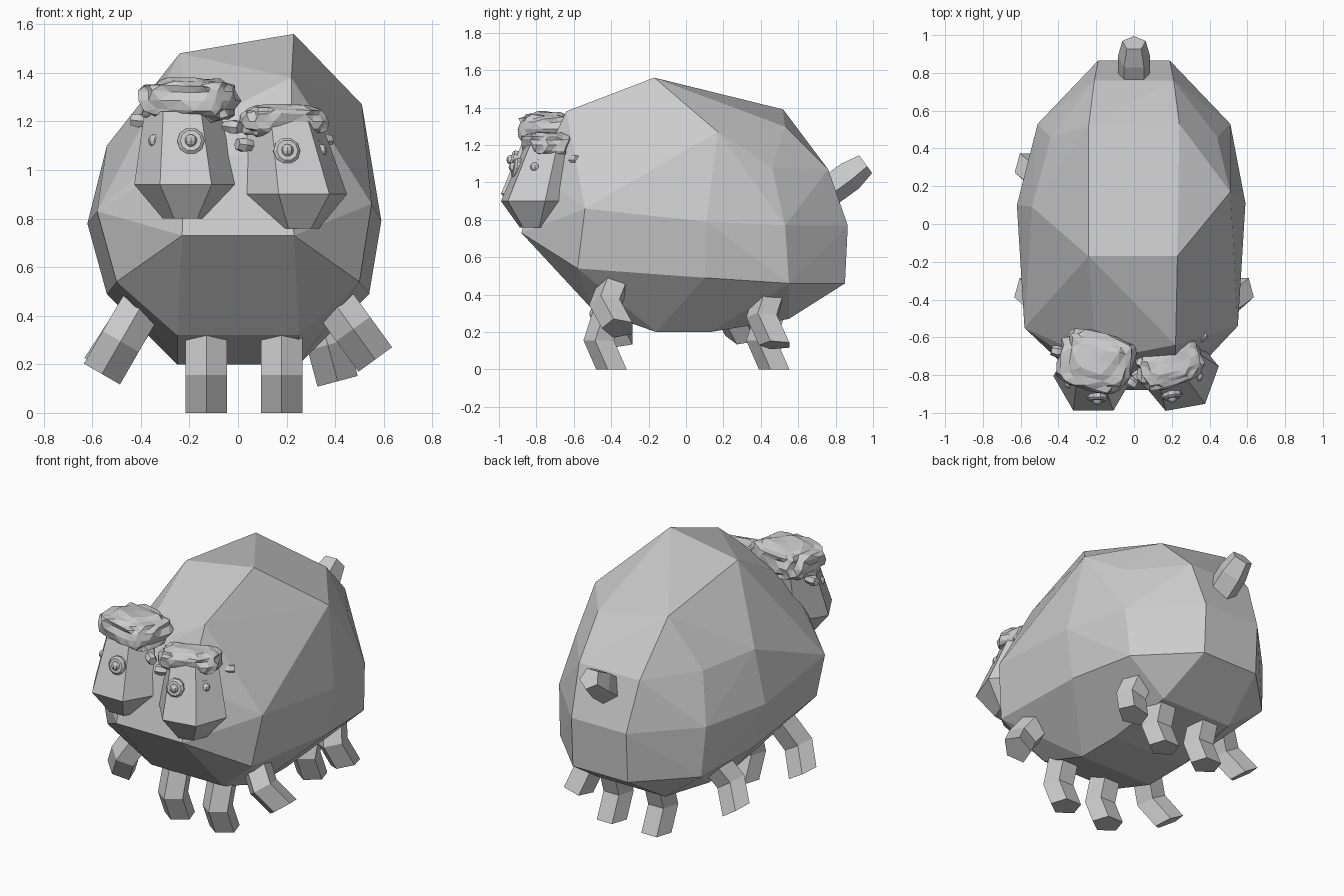
import bpy, bmesh, math, random
from mathutils import Matrix, Vector

if "Cube" in bpy.data.objects:
    bpy.data.objects.remove(bpy.data.objects["Cube"])

random.seed(4)


def finish(name, bm, matrix=Matrix()):
    bm.transform(matrix)
    bmesh.ops.recalc_face_normals(bm, faces=bm.faces)
    mesh = bpy.data.meshes.new(name)
    bm.to_mesh(mesh)
    bm.free()
    obj = bpy.data.objects.new(name, mesh)
    bpy.context.collection.objects.link(obj)
    return obj


def hull(name, points):
    bm = bmesh.new()
    for p in points:
        bm.verts.new(p)
    res = bmesh.ops.convex_hull(bm, input=bm.verts)
    junk = {g for g in res["geom_interior"] + res["geom_unused"]
            if isinstance(g, bmesh.types.BMVert)}
    bmesh.ops.delete(bm, geom=list(junk), context='VERTS')
    bmesh.ops.dissolve_limit(bm, angle_limit=math.radians(2),
                             verts=bm.verts, edges=bm.edges)
    return finish(name, bm)


def tube(name, rings, sides, phase, matrix):
    """Skin rings (y offset, z, radius) along local z."""
    bm = bmesh.new()
    loops = []
    for y, z, r in rings:
        loops.append([bm.verts.new((r * math.cos(phase + math.tau * i / sides),
                                    y + r * math.sin(phase + math.tau * i / sides), z))
                      for i in range(sides)])
    for a, b in zip(loops, loops[1:]):
        for i in range(sides):
            j = (i + 1) % sides
            bm.faces.new((a[i], a[j], b[j], b[i]))
    bm.faces.new(loops[0])
    bm.faces.new(loops[-1])
    return finish(name, bm, matrix)


def place(pos, direction):
    quat = Vector(direction).to_track_quat('Z', 'Y')
    return Matrix.Translation(pos) @ quat.to_matrix().to_4x4()


# Fleece body: mirrored faceted corners plus the uneven corners
half = [(.22, -.79, 1.06), (.23, -.88, .73), (.25, -.50, .32),
        (.25, -.16, .20), (.25, .13, .20), (.24, .55, .27),
        (.19, .85, .46), (.19, .865, .77), (.21, .76, 1.07),
        (.50, -.58, .54), (.54, .10, .49), (.49, .55, .46),
        (.51, .53, .77), (.44, .46, 1.08)]
body = [(s * x, y, z) for x, y, z in half for s in (1, -1)]
body += [(.23, -.17, 1.56), (.51, .17, 1.27), (.59, .11, .79), (.55, -.54, .86),
         (.22, -.64, 1.38), (.24, .53, 1.30), (.23, .10, 1.46),
         (-.24, -.17, 1.48), (-.54, .09, 1.10), (-.62, .10, .78), (-.58, -.55, .83),
         (-.20, -.72, 1.17), (-.24, .52, 1.39), (-.23, .10, 1.45)]
hull("fleece_body", body)

# Eight bent legs: foot position and sideways lean
legs = [("front_inner_leg_left", (-.13, -.39, 0), 0),
        ("front_inner_leg_right", (.18, -.39, 0), 0),
        ("front_outer_leg_left", (-.56, -.36, .16), 30),
        ("front_outer_leg_right", (.565, -.36, .22), -36),
        ("rear_inner_leg_left", (-.13, .48, 0), 0),
        ("rear_inner_leg_right", (.18, .48, 0), 0),
        ("rear_outer_leg_left", (-.56, .30, .18), 33),
        ("rear_outer_leg_right", (.41, .48, .13), -15)]
for name, foot, lean in legs:
    tube(name, [(0, 0, .09), (-.068, .155, .09), (0, .37, .09)], 5, -math.pi / 2,
         Matrix.Translation(foot) @ Matrix.Rotation(math.radians(lean), 4, 'Y'))

# Tail
tube("tail", [(0, -.03, .09), (0, .12, .09), (0, .225, .065)], 5, math.pi / 2,
     Matrix.Translation((0, .775, .97)) @ Matrix.Rotation(math.radians(-54), 4, 'X'))


def hair(name, centre, size, turn):
    bm = bmesh.new()
    bmesh.ops.create_icosphere(bm, subdivisions=3, radius=1)
    for v in bm.verts:
        # squarish tuft with random curls
        v.co = Vector(math.copysign(abs(c) ** .65, c) for c in v.co)
        v.co *= random.uniform(.82, 1.0)
    finish(name, bm, Matrix.Translation(centre) @ Matrix.Rotation(math.radians(turn), 4, 'Z')
           @ Matrix.Diagonal((*size, 1)))


def head(tag, cx, cy, dz, turn, lean, eye_side):
    yaw = math.radians(turn)
    # Six-sided muzzle: flat face to the front, narrowing to chin and crown
    points = []
    for z, x, y, r in [(1.24, lean, .075, .155), (.94, 0, 0, .212), (.80, 0, -.01, .095)]:
        for i in range(6):
            a = yaw + math.tau * i / 6
            points.append((cx + x + r * math.cos(a), cy + y + r * math.sin(a), z + dz))
    hull(tag + "_head", points)

    # Eyes on the front face and the neighbouring outer face
    for part, a, out, side in [("front", yaw, .125, -eye_side * .03),
                               ("side", yaw + eye_side * math.pi / 3, .135, 0)]:
        n = Vector((math.sin(a), -math.cos(a), 0))
        t = Vector((math.cos(a), math.sin(a), 0))
        pos = Vector((cx + lean * .6, cy, 1.12 + dz)) + n * out + t * side
        if part == "side":
            pos.y += .03
        n = (n + Vector((0, 0, .2))).normalized()
        tube(f"{tag}_{part}_eye", [(0, -.05, .055), (0, -.005, .056), (0, .006, .044)],
             10, 0, place(pos, n))
        bm = bmesh.new()
        bmesh.ops.create_uvsphere(bm, u_segments=8, v_segments=6, radius=.026)
        finish(f"{tag}_{part}_pupil", bm, Matrix.Translation(pos + n * .004))


head("left", -.215, -.805, 0, 0, -.015, -1)
head("right", .24, -.79, -.04, 10, -.05, 1)
hair("left_hair", (-.20, -.725, 1.285), (.215, .175, .10), -12)
hair("right_hair", (.19, -.745, 1.20), (.19, .12, .075), 20)

# Small stubby ears
for name, pos, d in [("left_outer_ear", (-.38, -.68, 1.20), (-1, .2, .1)),
                     ("left_inner_ear", (-.04, -.82, 1.18), (.8, -.6, -.1)),
                     ("right_inner_ear", (.05, -.79, 1.10), (-.8, -.4, .1)),
                     ("right_outer_ear", (.33, -.61, 1.12), (.8, .5, 0))]:
    tube(name, [(0, -.02, .02), (0, .03, .032), (0, .06, .025)], 6, 0, place(pos, d))
